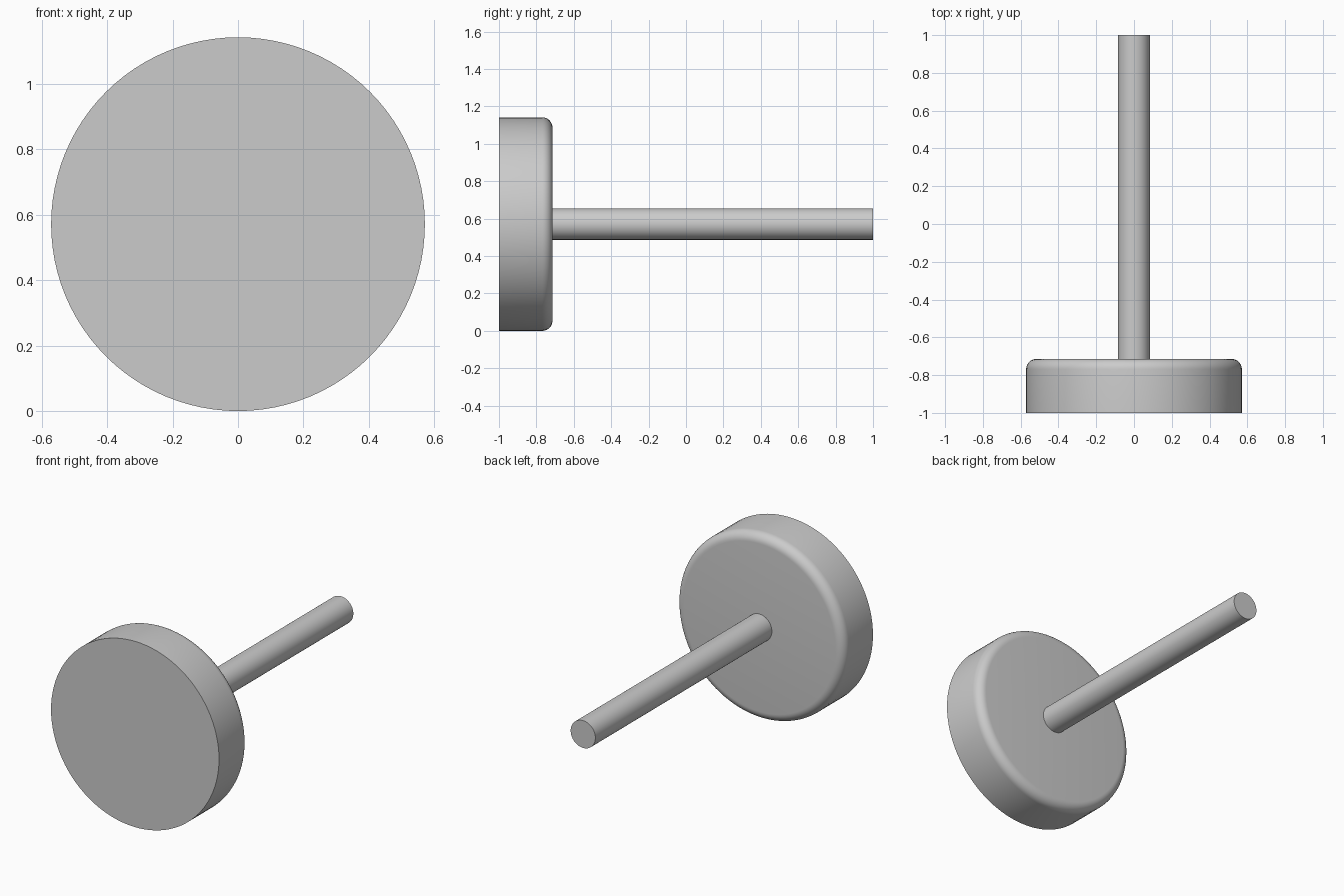
import bpy
import math

cube = bpy.data.objects.get("Cube")
if cube:
    bpy.data.objects.remove(cube, do_unlink=True)

RADIUS = 0.571
FRONT, BACK, TIP = -1.0, -0.714, 1.0
SHAFT_RADIUS = 0.084
FILLET = 0.055

grey = bpy.data.materials.new("plain_grey")
grey.use_nodes = True
colour = (0.6, 0.6, 0.6, 1)
grey.diffuse_color = colour
grey.node_tree.nodes["Principled BSDF"].inputs["Base Color"].default_value = colour


def rod(name, radius, y0, y1, sides):
    """Cylinder lying along y, from y0 to y1."""
    bpy.ops.mesh.primitive_cylinder_add(
        vertices=sides, radius=radius, depth=y1 - y0,
        location=(0, (y0 + y1) / 2, RADIUS), rotation=(math.pi / 2, 0, 0))
    obj = bpy.context.object
    obj.name = name
    bpy.ops.object.transform_apply(location=True, rotation=True, scale=True)
    obj.data.materials.append(grey)
    return obj


# Disc head with a rounded rim on its back edge
head = rod("disc_head", RADIUS, FRONT, BACK, 96)
weights = head.data.attributes.new("bevel_weight_edge", "FLOAT", "EDGE")
for edge in head.data.edges:
    if all(head.data.vertices[v].co.y > BACK - 0.01 for v in edge.vertices):
        weights.data[edge.index].value = 1
bevel = head.modifiers.new("rounded_rim", "BEVEL")
bevel.limit_method = "WEIGHT"
bevel.width = FILLET
bevel.segments = 8
bpy.ops.object.modifier_apply(modifier=bevel.name)
bpy.ops.object.shade_smooth_by_angle(angle=math.radians(30))

# Plain shaft, seated slightly inside the head
rod("shaft", SHAFT_RADIUS, BACK - 0.02, TIP, 48)
bpy.ops.object.shade_smooth_by_angle(angle=math.radians(30))
